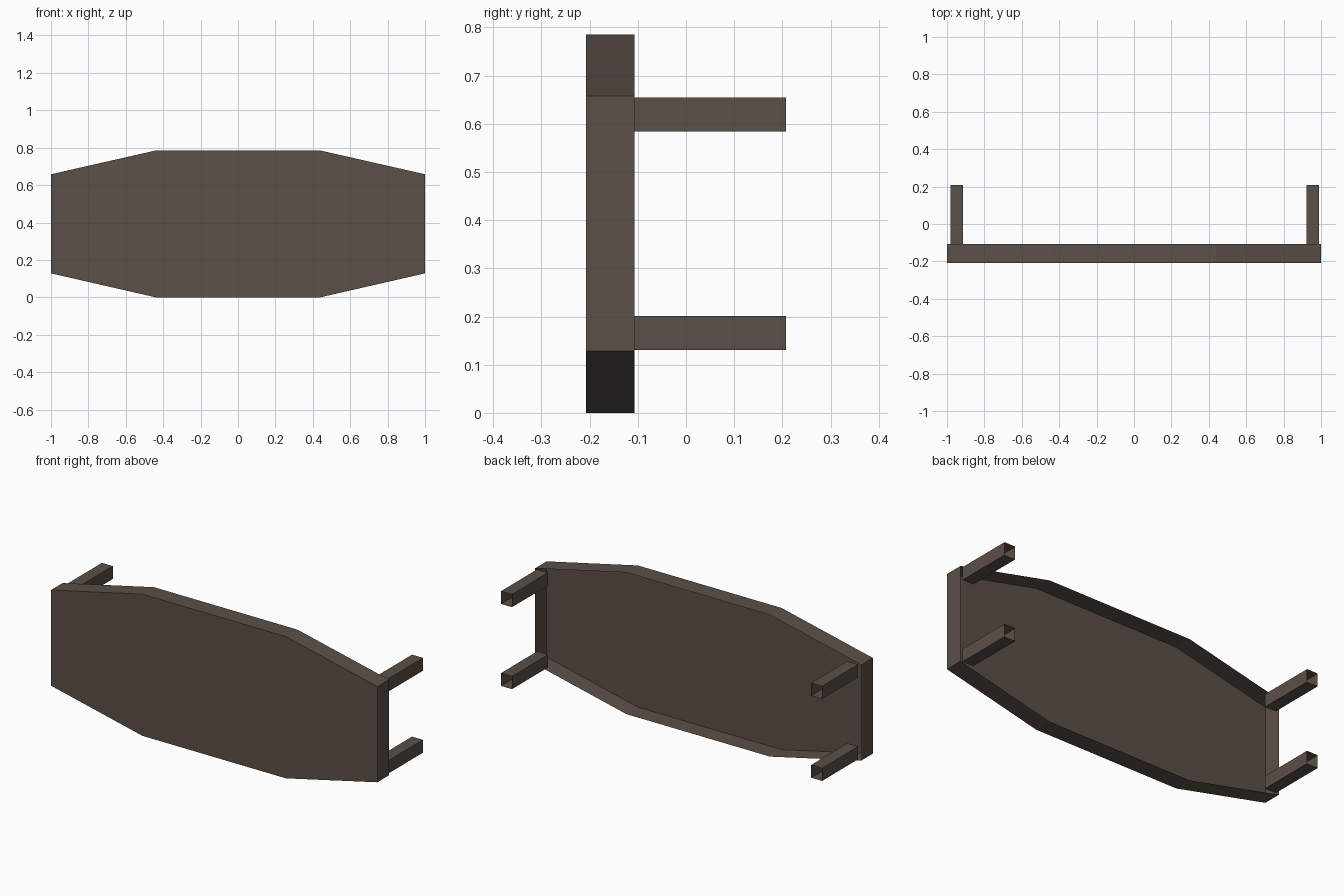
import bpy, bmesh

if "Cube" in bpy.data.objects:
    bpy.data.objects.remove(bpy.data.objects["Cube"])

wood = bpy.data.materials.new("dark brown wood")
wood.diffuse_color = (0.105, 0.08, 0.063, 1)
wood.use_nodes = True
wood.node_tree.nodes["Principled BSDF"].inputs["Base Color"].default_value = wood.diffuse_color

FRONT, RIM, TIP = -0.208, -0.107, 0.208


def extrude_profile(name, profile, y0, y1, cap):
    """Thin-walled prism along y; optional cap at y0, open at y1."""
    bm = bmesh.new()
    a = [bm.verts.new((x, y0, z)) for x, z in profile]
    b = [bm.verts.new((x, y1, z)) for x, z in profile]
    n = len(profile)
    for i in range(n):
        j = (i + 1) % n
        bm.faces.new((a[i], b[i], b[j], a[j]))
    if cap:
        bm.faces.new(a)
    mesh = bpy.data.meshes.new(name)
    bm.to_mesh(mesh)
    bm.free()
    mesh.materials.append(wood)
    obj = bpy.data.objects.new(name, mesh)
    bpy.context.collection.objects.link(obj)
    return obj


# Eight-sided table top, hollow and open at the back
top = [(-0.44, 0), (0.44, 0), (1, 0.128), (1, 0.658),
       (0.44, 0.785), (-0.44, 0.785), (-1, 0.658), (-1, 0.128)]
extrude_profile("table_top", top, FRONT, RIM, True)

# Four hollow square legs
for side, x0, x1 in (("left", -0.98, -0.913), ("right", 0.921, 0.988)):
    for level, z0, z1 in (("lower", 0.13, 0.201), ("upper", 0.584, 0.655)):
        square = [(x0, z0), (x1, z0), (x1, z1), (x0, z1)]
        extrude_profile(f"{side}_{level}_leg", square, RIM, TIP, False)
